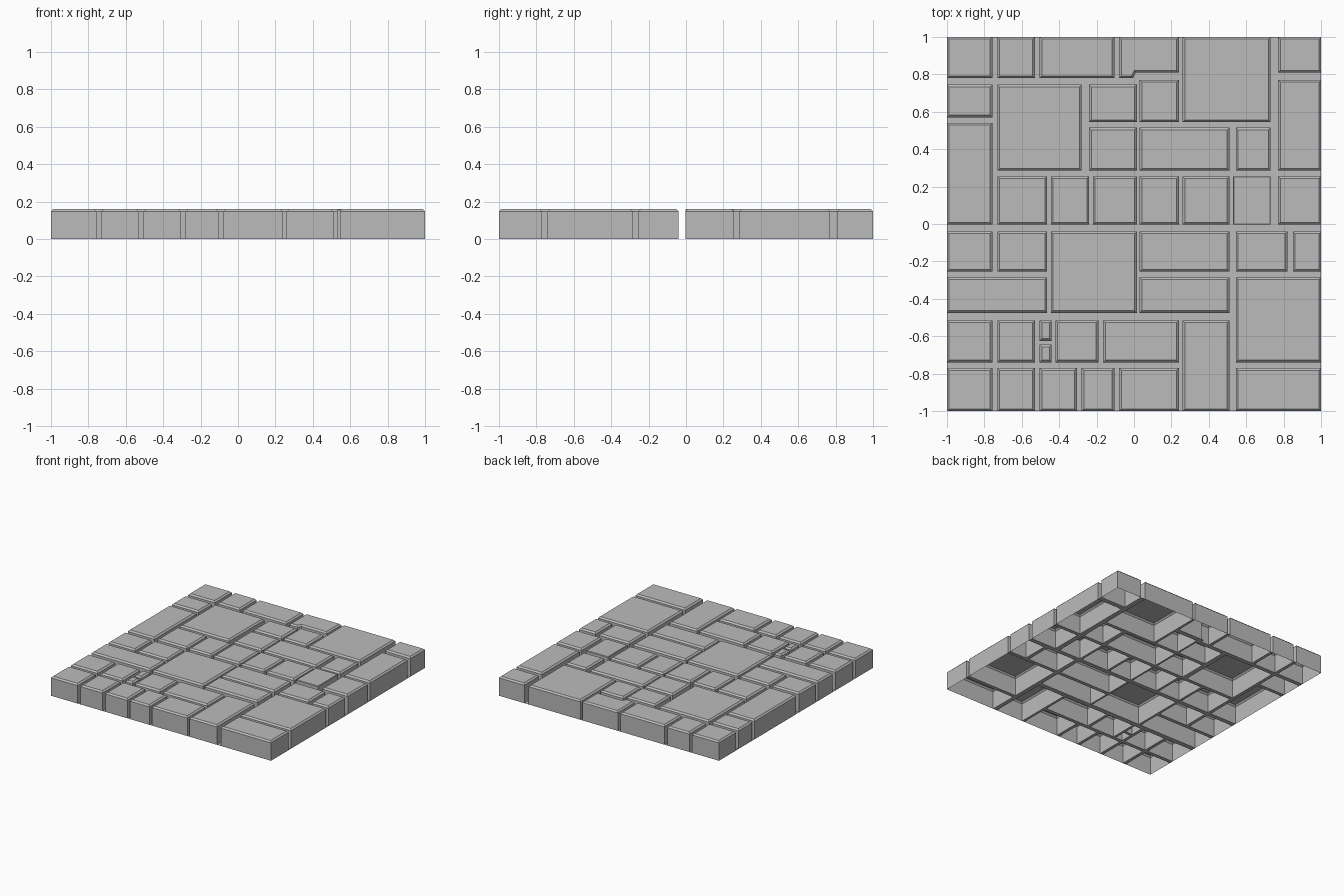
import bpy
import bmesh

cube = bpy.data.objects.get("Cube")
if cube:
    bpy.data.objects.remove(cube)

WALL, CHAMFER = 0.147, 0.012

# Joints running front to back: (edge of stone to the right, edge of stone to the left)
across = {
    "W": (-1, -1), "a": (-.757, -.73), "b": (-.53, -.505), "c": (-.465, -.445),
    "l": (-.44, -.42), "n": (-.305, -.28), "d": (-.28, -.24), "k": (-.24, -.22),
    "m": (-.19, -.165), "e": (-.105, -.08), "f": (.015, .03), "g": (.24, .26),
    "h": (.51, .545), "o": (.51, .53), "i": (.73, .77), "j": (.82, .85), "E": (1, 1),
}
# Joints running side to side: (edge of stone behind, edge of stone in front)
along = {
    "S": (-1, -1), "p": (-.77, -.74), "s": (-.645, -.625), "q": (-.515, -.475),
    "r": (-.285, -.255), "t": (-.04, -.003), "u": (.255, .285), "v": (.515, .545),
    "x": (.54, .57), "y": (.745, .78), "z": (.77, .81), "N": (1, 1),
}
# Courses: front joint, back joint, then the left and right joint of each stone
courses = [
    "S p Wa ab bn ne eg hE",
    "p q Wa ab lm mg",
    "S q gh",
    "p s bl",
    "s q bl",
    "p r hE",
    "q r Wc fh",
    "q t cf",
    "r t Wa ac fh hj jE",
    "t u ac ck kf fg gh iE",
    "t x Wa",
    "u v df fh hi",
    "u y ad",
    "u z iE",
    "v y df",
    "v z fg",
    "v N gi",
    "x y Wa",
    "y N Wa ab be",
    "z N iE",
]

material = bpy.data.materials.new("stone_grey")
material.use_nodes = True
grey = (0.5, 0.5, 0.5, 1)
material.diffuse_color = grey
material.node_tree.nodes["Principled BSDF"].inputs["Base Color"].default_value = grey


def finish(bm, name):
    mesh = bpy.data.meshes.new(name)
    bm.to_mesh(mesh)
    bm.free()
    mesh.materials.append(material)
    obj = bpy.data.objects.new(name, mesh)
    bpy.context.collection.objects.link(obj)


def rectangle(x0, x1, y0, y1):
    return [(x0, y0), (x1, y0), (x1, y1), (x0, y1)]


def add_stone(bm, outline, chamfer=CHAMFER):
    """Hollow block, open underneath, with a chamfered top."""
    top_z = WALL + CHAMFER - chamfer
    low = [bm.verts.new((x, y, 0)) for x, y in outline]
    high = [bm.verts.new((x, y, top_z)) for x, y in outline]
    count = len(outline)
    for i in range(count):
        j = (i + 1) % count
        bm.faces.new((low[i], low[j], high[j], high[i]))
    top = bm.faces.new(high)
    bm.normal_update()
    bmesh.ops.inset_region(bm, faces=[top], thickness=chamfer, depth=chamfer,
                           use_even_offset=True)


def span(left, right, front, back):
    return (across[left][1], across[right][0], along[front][1], along[back][0])


# Paving stones
stones = bmesh.new()
filled = []
for course in courses:
    front, back, *pairs = course.split()
    for left, right in pairs:
        area = span(left, right, front, back)
        filled.append(area)
        add_stone(stones, rectangle(*area))

# Stone with a nearly square edge
area = span("o", "i", "t", "u")
filled.append(area)
add_stone(stones, rectangle(*area), 0.004)

# Notched stone at the back
x0, x1, y1, y2 = span("e", "g", "z", "N")
y0 = along["y"][1]
notch = -0.005
filled += [(x0, x1, y1, y2), (x0, notch, y0, y1)]
add_stone(stones, [(x0, y0), (notch, y0), (notch + 0.015, y1),
                   (x1, y1), (x1, y2), (x0, y2)])
finish(stones, "paving_stones")

# Joint bed: thin sheet filling only the gaps between the stones
bed = bmesh.new()
xs = sorted({x for r in filled for x in r[:2]})
ys = sorted({y for r in filled for y in r[2:]})
for xa, xb in zip(xs, xs[1:]):
    for ya, yb in zip(ys, ys[1:]):
        cx, cy = (xa + xb) / 2, (ya + yb) / 2
        if not any(l < cx < r and f < cy < b for l, r, f, b in filled):
            bed.faces.new([bed.verts.new((x, y, 0))
                           for x, y in rectangle(xa, xb, ya, yb)])
bmesh.ops.remove_doubles(bed, verts=bed.verts, dist=0.0001)
finish(bed, "joint_bed")
